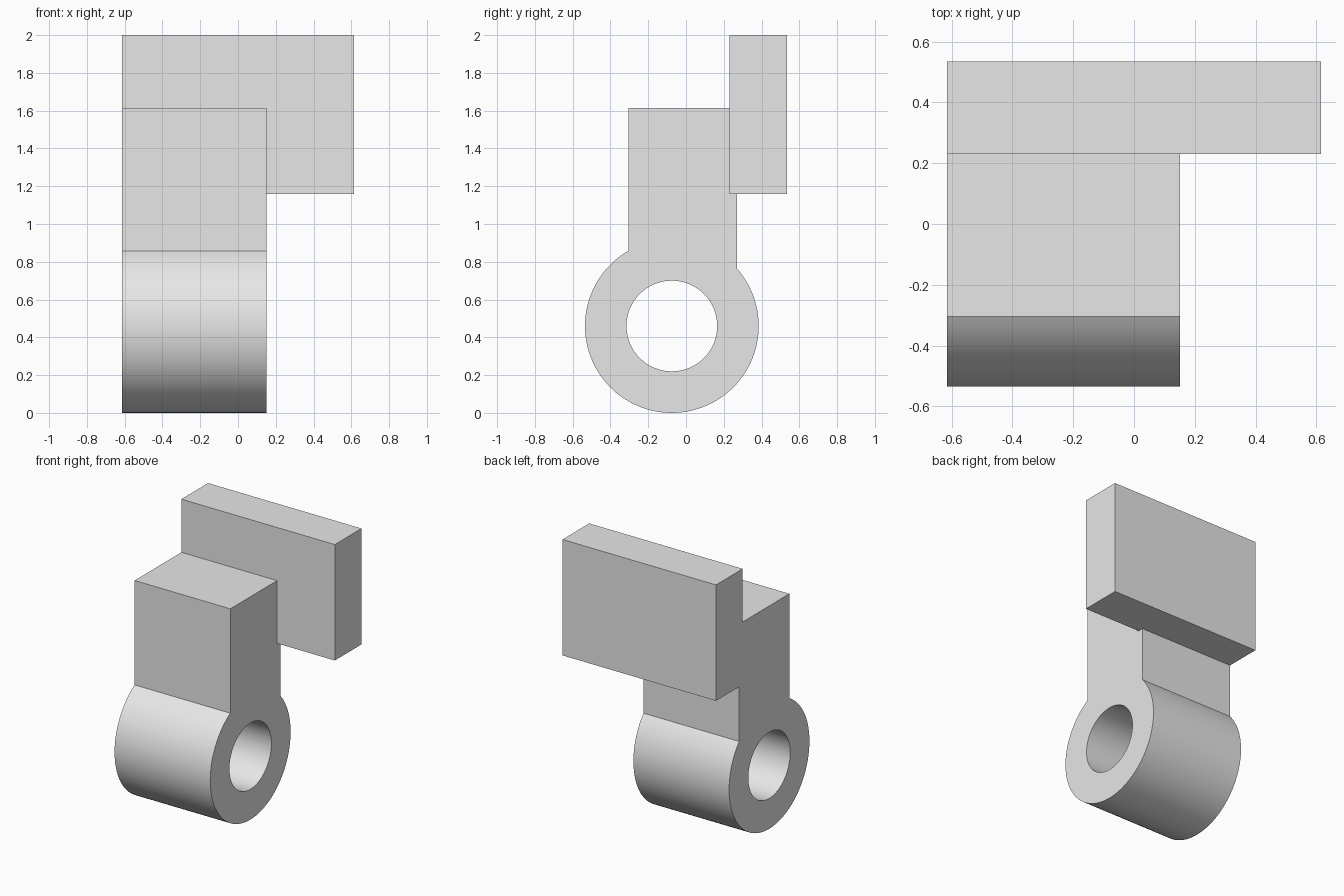
import bpy, bmesh, math
from mathutils import Matrix

default = bpy.data.objects.get("Cube")
if default:
    bpy.data.objects.remove(default, do_unlink=True)

# Single grey material
grey = bpy.data.materials.new("plain grey")
grey.use_nodes = True
grey.diffuse_color = (0.8, 0.8, 0.8, 1)
grey.node_tree.nodes["Principled BSDF"].inputs["Base Color"].default_value = (0.8, 0.8, 0.8, 1)

LEFT, RIGHT, SLEEVE_END = 0.615, -0.615, 0.152
CY, CZ, OUTER, BORE = -0.075, 0.46, 0.46, 0.24
POST_FRONT, POST_BACK, POST_TOP = -0.305, 0.27, 1.615


def make_object(name, bm):
    bmesh.ops.recalc_face_normals(bm, faces=bm.faces)
    mesh = bpy.data.meshes.new(name)
    bm.to_mesh(mesh)
    bm.free()
    mesh.materials.append(grey)
    obj = bpy.data.objects.new(name, mesh)
    bpy.context.collection.objects.link(obj)
    return obj


def extrude_profile(name, points, x0, x1):
    """Extrude a closed (y, z) outline along x."""
    bm = bmesh.new()
    face = bm.faces.new([bm.verts.new((x0, y, z)) for y, z in points])
    new = bmesh.ops.extrude_face_region(bm, geom=[face])["geom"]
    verts = [v for v in new if isinstance(v, bmesh.types.BMVert)]
    bmesh.ops.translate(bm, verts=verts, vec=(x1 - x0, 0, 0))
    return make_object(name, bm)


def combine(target, tool, operation):
    mod = target.modifiers.new(operation.lower(), "BOOLEAN")
    mod.operation, mod.solver, mod.object = operation, "EXACT", tool
    bpy.context.view_layer.objects.active = target
    bpy.ops.object.modifier_apply(modifier=mod.name)
    bpy.data.objects.remove(tool, do_unlink=True)


# Sleeve and post share one keyhole-shaped outline
start = math.acos((POST_FRONT - CY) / OUTER)
end = math.acos((POST_BACK - CY) / OUTER) + math.tau
steps = 84
outline = [(POST_BACK, POST_TOP), (POST_FRONT, POST_TOP)]
for i in range(steps + 1):
    a = start + (end - start) * i / steps
    outline.append((CY + OUTER * math.cos(a), CZ + OUTER * math.sin(a)))
bracket = extrude_profile("bracket", outline, RIGHT, SLEEVE_END)

# Bore through the sleeve
bm = bmesh.new()
place = Matrix.Translation((0, CY, CZ)) @ Matrix.Rotation(math.pi / 2, 4, "Y")
bmesh.ops.create_cone(bm, cap_ends=True, segments=96, radius1=BORE, radius2=BORE,
                      depth=3, matrix=place)
combine(bracket, make_object("bore_cutter", bm), "DIFFERENCE")

# Wide plate on the back of the post
plate = extrude_profile("back_plate", [(0.23, 1.16), (0.535, 1.16), (0.535, 2), (0.23, 2)],
                        RIGHT, LEFT)
combine(bracket, plate, "UNION")

# Smooth round walls, crisp edges
bpy.ops.object.select_all(action="DESELECT")
bracket.select_set(True)
bpy.context.view_layer.objects.active = bracket
bpy.ops.object.shade_smooth_by_angle(angle=math.radians(25))
